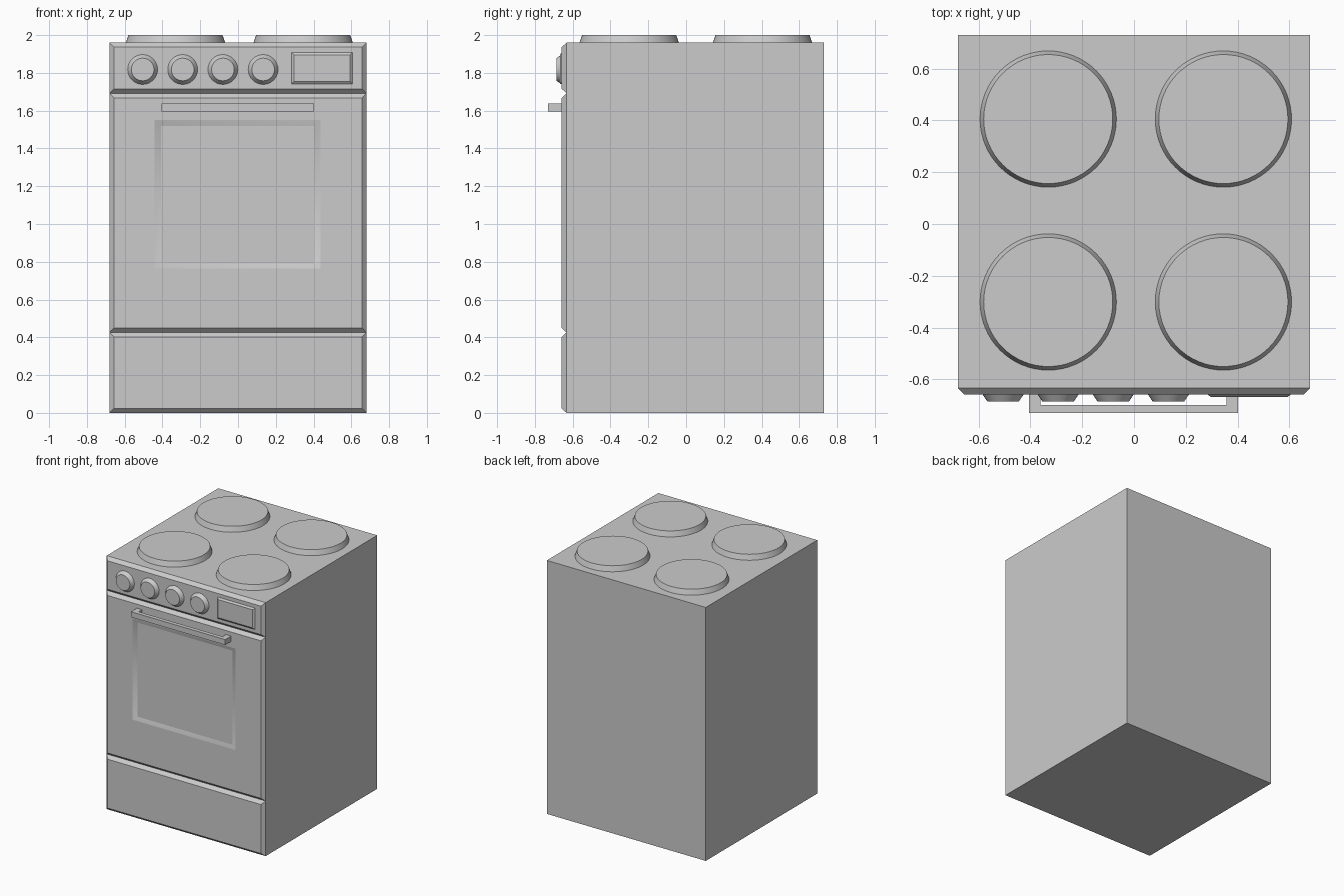
import bpy, bmesh
from math import pi, radians

if "Cube" in bpy.data.objects:
    bpy.data.objects.remove(bpy.data.objects["Cube"])


def finish(bm, name):
    me = bpy.data.meshes.new(name)
    bm.to_mesh(me)
    bm.free()
    ob = bpy.data.objects.new(name, me)
    bpy.context.collection.objects.link(ob)
    return ob


def box(name, x0, x1, y0, y1, z0, z1):
    bm = bmesh.new()
    bmesh.ops.create_cube(bm, size=1)
    for v in bm.verts:
        v.co.x = x1 if v.co.x > 0 else x0
        v.co.y = y1 if v.co.y > 0 else y0
        v.co.z = z1 if v.co.z > 0 else z0
    return finish(bm, name)


def plate(name, rects, soft_ring=None):
    """Loft nested front-facing rectangles (x0, x1, z0, z1, y) and cap the last."""
    bm = bmesh.new()
    loops = [[bm.verts.new((x, y, z)) for x, z in
              ((x0, z0), (x1, z0), (x1, z1), (x0, z1))]
             for x0, x1, z0, z1, y in rects]
    for r, (a, b) in enumerate(zip(loops, loops[1:])):
        for i in range(4):
            j = (i + 1) % 4
            f = bm.faces.new((a[i], a[j], b[j], b[i]))
            f.smooth = r == soft_ring
    bm.faces.new(loops[-1])
    # ring outlines stay crisp, only the soft ring blends round its corners
    for loop in loops:
        for i in range(4):
            bm.edges.get((loop[i], loop[(i + 1) % 4])).smooth = False
    return finish(bm, name)


def bevelled(x0, x1, z0, z1, y0, y1, b):
    return [(x0, x1, z0, z1, y0), (x0 + b, x1 - b, z0 + b, z1 - b, y1)]


def disc(name, loc, r1, r2, depth, sides, rot=(0, 0, 0)):
    bpy.ops.mesh.primitive_cone_add(vertices=sides, radius1=r1, radius2=r2,
                                    depth=depth, location=loc, rotation=rot)
    ob = bpy.context.object
    ob.name = name
    bpy.ops.object.shade_smooth_by_angle(angle=radians(30))
    return ob


W, BODY, FRONT, BEV = 0.68, -0.633, -0.658, 0.024

# cabinet
box("body", -W, W, BODY, 0.73, 0, 1.96)

# drawer, oven door with shallow window recess, control panel
plate("drawer", bevelled(-W, W, 0, 0.426, BODY, FRONT, BEV))
plate("oven_door", bevelled(-W, W, 0.426, 1.692, BODY, FRONT, BEV) + [
    (-0.443, 0.438, 0.765, 1.55, FRONT),
    (-0.408, 0.403, 0.792, 1.52, FRONT + 0.013)], soft_ring=2)
plate("control_panel", bevelled(-W, W, 1.692, 1.96, BODY, FRONT, BEV))

# display
plate("display", bevelled(0.284, 0.606, 1.742, 1.908, FRONT, FRONT - 0.01, 0.013))

# knobs
for x in (-0.505, -0.293, -0.08, 0.133):
    disc("knob", (x, FRONT - 0.014, 1.818), 0.079, 0.06, 0.028, 32, (pi / 2, 0, 0))

# door handle: bar and two arms
box("handle_bar", -0.405, 0.402, -0.73, -0.699, 1.595, 1.637)
for x in (-0.405, 0.357):
    box("handle_arm", x, x + 0.045, -0.699, FRONT, 1.595, 1.637)

# hot plates
for x in (-0.331, 0.345):
    for y in (-0.301, 0.405):
        disc("hot_plate", (x, y, 1.98), 0.263, 0.249, 0.04, 64)
